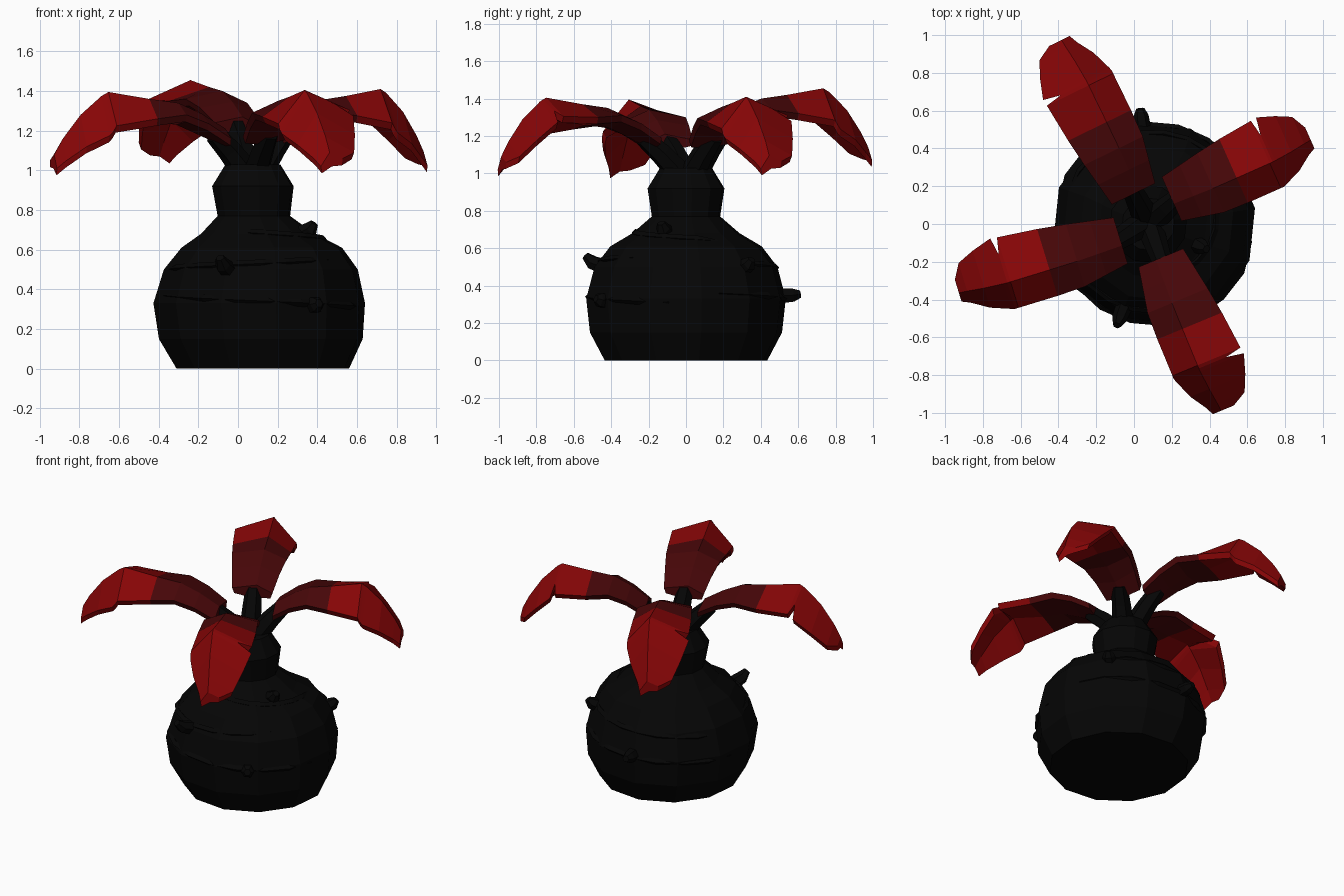
import bpy, bmesh, math
from math import sin, cos, pi, radians
from mathutils import Vector

if "Cube" in bpy.data.objects:
    bpy.data.objects.remove(bpy.data.objects["Cube"])


def material(name, rgb):
    m = bpy.data.materials.new(name)
    m.use_nodes = True
    m.diffuse_color = (*rgb, 1)
    bsdf = m.node_tree.nodes["Principled BSDF"]
    bsdf.inputs["Base Color"].default_value = (*rgb, 1)
    bsdf.inputs["Roughness"].default_value = 0.9
    return m


BLACK = material("charred black", (0.0016, 0.0016, 0.0016))
DARK = material("dark red", (0.062, 0.002, 0.0025))
RED = material("bright red", (0.24, 0.0016, 0.002))


def loft(name, rings, mats, rule=None):
    """Skin a list of equal point rings and cap both ends."""
    bm = bmesh.new()
    vr = [[bm.verts.new(p) for p in r] for r in rings]
    n = len(rings[0])
    for k in range(len(vr) - 1):
        for i in range(n):
            j = (i + 1) % n
            f = bm.faces.new((vr[k][i], vr[k][j], vr[k + 1][j], vr[k + 1][i]))
            f.material_index = rule(k) if rule else 0
    for k, r in ((0, vr[0]), (len(vr) - 2, vr[-1])):
        f = bm.faces.new(r)
        f.material_index = rule(k) if rule else 0
    bmesh.ops.recalc_face_normals(bm, faces=bm.faces)
    me = bpy.data.meshes.new(name)
    bm.to_mesh(me)
    bm.free()
    for m in mats:
        me.materials.append(m)
    ob = bpy.data.objects.new(name, me)
    bpy.context.collection.objects.link(ob)
    return ob


def tube(name, points, radii, sides=6):
    """Tapered limb through a few points."""
    pts = [Vector(p) for p in points]
    rings = []
    for k, p in enumerate(pts):
        d = pts[min(k + 1, len(pts) - 1)] - pts[max(k - 1, 0)]
        q = d.to_track_quat('Z', 'Y')
        rings.append([p + q @ Vector((radii[k] * cos(2 * pi * i / sides),
                                      radii[k] * sin(2 * pi * i / sides), 0))
                      for i in range(sides)])
    return loft(name, rings, [BLACK])


# Swollen trunk: height, radius, centre x
PROFILE = [(0, .44, .125), (.15, .52, .115), (.33, .54, .107), (.5, .495, .115),
           (.61, .41, .12), (.68, .29, .1), (.77, .185, .08), (.92, .208, .075),
           (1.03, .14, .075)]
SIDES = 12
loft("trunk", [[(cx + r * cos(2 * pi * (i + .3) / SIDES),
                 r * sin(2 * pi * (i + .3) / SIDES), z) for i in range(SIDES)]
               for z, r, cx in PROFILE], [BLACK])


def on_trunk(angle, z, lift):
    """Point on the trunk surface at an angle and height."""
    for (z0, r0, c0), (z1, r1, c1) in zip(PROFILE, PROFILE[1:]):
        if z <= z1:
            t = (z - z0) / (z1 - z0)
            r = r0 + t * (r1 - r0) + lift
            return Vector((c0 + t * (c1 - c0) + r * cos(angle), r * sin(angle), z))


# Slanted bark folds wrapped round the trunk
for start, sweep, z0, z1 in ((200, 150, .37, .31), (190, 130, .5, .55),
                             (20, 150, .36, .3), (40, 120, .52, .46), (250, 140, .69, .64)):
    n = 8
    pts = [on_trunk(radians(start + sweep * k / n), z0 + (z1 - z0) * k / n, -.016)
           for k in range(n + 1)]
    tube("bark_fold", pts, [.004] + [.02] * (n - 1) + [.004], 4)

# Broken twig stubs: angle, height, rise, length
for angle, z, rise, size in ((249, .5, .06, .11), (97, .345, .01, .11), (302, .32, .01, .06),
                             (335, .685, .05, .06), (42, .5, .04, .06)):
    a = radians(angle)
    p = on_trunk(a, z, -.03)
    out = Vector((cos(a), sin(a), 0))
    tube("twig_stub", [p, p + out * size * .65 + Vector((0, 0, rise * .4)),
                       p + out * size + Vector((0, 0, rise))], [.045, .04, .022])

# Petal stations: fraction of length, ridge height, plain width and droop,
# notched width and droop, keel depth
STATIONS = [(0, 1.22, .125, .05, .13, .03, .09), (.14, 1.295, .15, .05, .15, .03, .11),
            (.28, 1.35, .175, .06, .17, .04, .11), (.45, 1.37, .18, .1, .19, .07, .11),
            (.69, 1.405, .18, .17, .21, .1, .1),
            (.71, 1.395, .18, .19, .12, .06, .1), (.73, 1.385, .175, .2, .215, .11, .1),
            (.85, 1.29, .135, .16, .18, .11, .09), (.95, 1.17, .08, .11, .14, .08, .08),
            (1.0, 1.09, .06, .07, .06, .03, .07)]


def petal(name, start, angle, length, lift, flip):
    a = radians(angle)
    d = Vector((cos(a), sin(a), 0))
    side = Vector((-sin(a), cos(a), 0)) * flip
    base = Vector((*start, lift))
    rings = []
    for t, z, plain, dp, notch, dn, keel in STATIONS:
        c = base + d * (length * t) + Vector((0, 0, z))
        # folded cross section: off-centre ridge, drooping rims, hollow underside
        sec = [(notch, -dn), (-plain * .2, 0), (-plain, -dp), (-plain * .9, -dp - .035),
               (0, -keel), (notch * .9, -dn - .035)]
        rings.append([c + side * v + Vector((0, 0, h)) for v, h in sec])
    loft(name, rings, [DARK, RED], lambda k: int(STATIONS[k][0] >= .45))
    # Stalk from the neck to the petal base
    top = base + d * .05 + Vector((0, 0, 1.19))
    foot = Vector((.075, .01, .98)) + d * .03
    mid = foot.lerp(top, .55) + Vector((0, 0, .01))
    tube(name + "_stalk", [foot, mid, top], [.07, .06, .05])


petal("back_petal", (0, .16), 116, .90, .05, 1)
petal("left_petal", (.2, .13), 24, .80, .005, 1)
petal("front_petal", (.14, -.18), -67.5, .87, 0, 1)
petal("right_petal", (-.07, -.09), 197, .90, -.01, -1)
